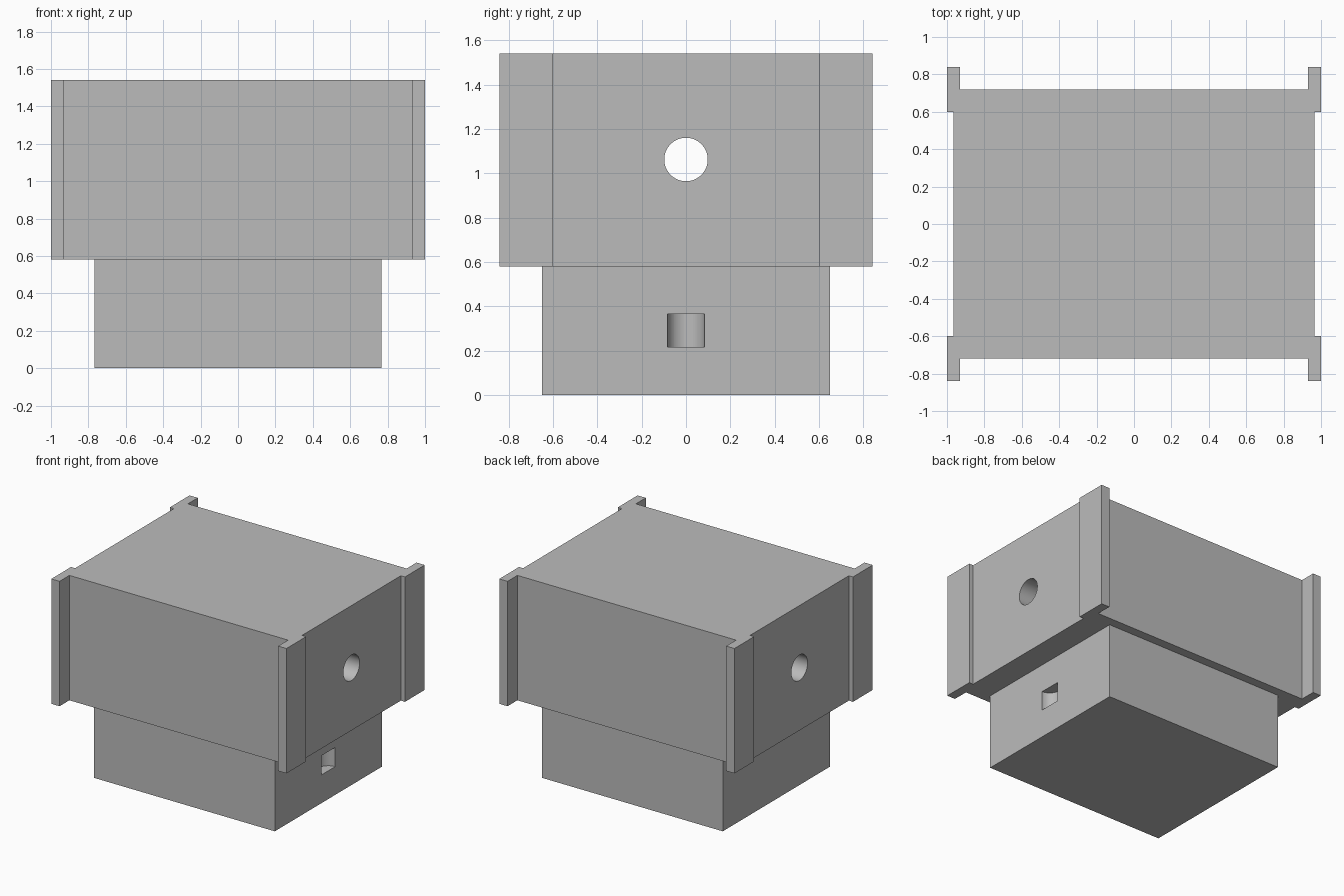
import bpy
import math

if "Cube" in bpy.data.objects:
    bpy.data.objects.remove(bpy.data.objects["Cube"], do_unlink=True)

grey = bpy.data.materials.new("plain grey")
grey.use_nodes = True
COLOUR = (0.5, 0.5, 0.5, 1)
grey.diffuse_color = COLOUR
grey.node_tree.nodes["Principled BSDF"].inputs["Base Color"].default_value = COLOUR


def box(name, lo, hi):
    """Box between two opposite corners."""
    centre = [(a + b) / 2 for a, b in zip(lo, hi)]
    bpy.ops.mesh.primitive_cube_add(size=1, location=centre)
    ob = bpy.context.object
    ob.name = name
    ob.scale = [b - a for a, b in zip(lo, hi)]
    bpy.ops.object.transform_apply(location=True, rotation=False, scale=True)
    ob.data.materials.append(grey)
    return ob


def cylinder(name, radius, depth, location, rotation=(0, 0, 0)):
    bpy.ops.mesh.primitive_cylinder_add(
        vertices=64, radius=radius, depth=depth, location=location, rotation=rotation)
    ob = bpy.context.object
    ob.name = name
    ob.data.materials.append(grey)
    return ob


def boolean(ob, other, operation):
    """Apply a boolean and remove the helper object."""
    other.hide_render = True
    mod = ob.modifiers.new(operation.lower(), "BOOLEAN")
    mod.operation = operation
    mod.solver = "EXACT"
    mod.object = other
    bpy.context.view_layer.objects.active = ob
    bpy.ops.object.modifier_apply(modifier=mod.name)
    bpy.data.objects.remove(other, do_unlink=True)


def finish(ob):
    bpy.ops.object.select_all(action="DESELECT")
    ob.select_set(True)
    bpy.context.view_layer.objects.active = ob
    bpy.ops.object.shade_smooth_by_angle(angle=math.radians(30))


SHELF, TOP = 0.58, 1.54

# Upper block with four corner rails
upper = box("upper_block", (-0.965, -0.72, SHELF), (0.965, 0.72, TOP))
for sx in (-1, 1):
    for sy in (-1, 1):
        xs = sorted((sx * 0.93, sx))
        ys = sorted((sy * 0.60, sy * 0.84))
        rail = box("corner_rail", (xs[0], ys[0], SHELF), (xs[1], ys[1], TOP))
        boolean(upper, rail, "UNION")

# Bore running side to side through the upper block
bore = cylinder("bore_cutter", 0.098, 3, (0, 0, 1.062), (0, math.pi / 2, 0))
boolean(upper, bore, "DIFFERENCE")
finish(upper)

# Lower block with a half-round pocket in its left side
lower = box("lower_block", (-0.768, -0.65, 0), (0.768, 0.65, SHELF))
pocket = cylinder("pocket_cutter", 0.084, 0.148, (0.768, 0, 0.291))
boolean(lower, pocket, "DIFFERENCE")

# Join both blocks into one solid
boolean(upper, lower, "UNION")
upper.name = "stepped_housing"
finish(upper)
